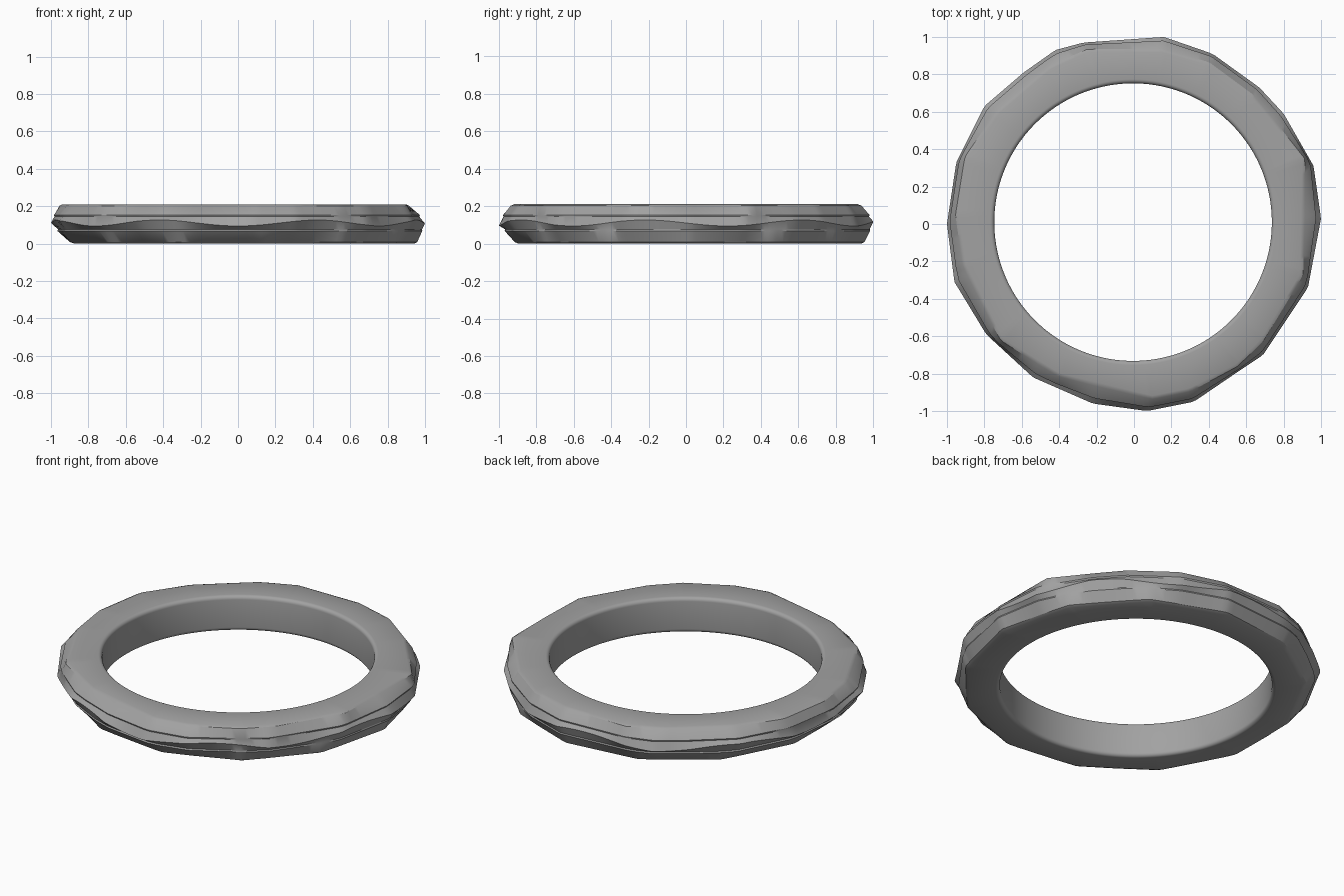
import bpy
import bmesh
from math import sin, cos, tau, pi, atan2
from mathutils import Vector

default_cube = bpy.data.objects.get("Cube")
if default_cube:
    bpy.data.objects.remove(default_cube, do_unlink=True)

SEGMENTS = 240
HEIGHT = 0.21
HOLE_RADIUS = 0.742
HOLE_CENTRE = Vector((-0.005, 0.01))
ROUND = 0.022

# Hand-cut outlines in hundredths of a unit, anticlockwise
GIRDLE = [(100, 3), (96, 31), (80, 59), (67, 73), (42, 91), (16, 100), (-27, 97),
          (-42, 93), (-59, 81), (-80, 63), (-95, 33), (-100, 0), (-96, -31),
          (-79, -59), (-54, -82), (-22, -96), (7, -100), (32, -95), (57, -78),
          (69, -70), (93, -34)]
TOP_RIM = [(91, 35), (63, 69), (40, 86), (15, 93), (-25, 93), (-45, 84), (-73, 60),
           (-90, 36), (-95, 5), (-91, -22), (-71, -62), (-40, -81), (10, -93),
           (30, -89), (55, -76), (69, -62), (90, -27)]
BOTTOM_RIM = [(tau * k / 13, 0.935) for k in range(13)]
BOTTOM_RIM = [(100 * r * cos(a) + 2, 100 * r * sin(a) + 2) for a, r in BOTTOM_RIM]


def outline_radius(outline, angle):
    """Distance from the centre to a polygon outline in one direction."""
    ray = Vector((cos(angle), sin(angle)))
    for i, point in enumerate(outline):
        p = Vector(point) / 100
        q = Vector(outline[(i + 1) % len(outline)]) / 100
        if p.cross(ray) >= -1e-6 and ray.cross(q) >= -1e-6 and p.dot(ray) > 0:
            return p.cross(q) / ray.cross(q - p)
    return 1.0


def section(angle):
    """Closed cross-section of the band at one angle."""
    ray = Vector((cos(angle), sin(angle)))
    girdle = outline_radius(GIRDLE, angle)
    top = min(outline_radius(TOP_RIM, angle), girdle - 0.01)
    bottom = min(outline_radius(BOTTOM_RIM, angle), girdle - 0.01)
    wave = 0.016 * sin(7 * angle + pi)

    def blend(rim, amount):
        return rim + (girdle - rim) * amount

    # Outer face, from the top rim down over two shallow creases
    outer = [(top - 0.012, HEIGHT), (blend(top, 0.1), HEIGHT - 0.008),
             (blend(top, 0.72), 0.152), (blend(top, 0.68), 0.144),
             (girdle, 0.11 + wave), (blend(bottom, 0.66), 0.076),
             (blend(bottom, 0.7), 0.068), (blend(bottom, 0.1), 0.008),
             (bottom - 0.012, 0)]
    points = [(*(ray * r), z) for r, z in outer]

    # Finger hole, with rounded lips at both ends
    steps = [pi / 2 * k / 5 for k in range(6)]
    lips = [(1 - sin(t), ROUND * (1 - cos(t))) for t in steps]
    inner = [(HOLE_RADIUS + ROUND * r, z) for r, z in lips]
    inner += [(r, HEIGHT - z) for r, z in reversed(inner)]
    points += [(*(HOLE_CENTRE + ray * r), z) for r, z in inner]
    return points


# Skin the cross-sections around the full circle
bm = bmesh.new()
loops = [[bm.verts.new(p) for p in section(tau * i / SEGMENTS)]
         for i in range(SEGMENTS)]
for i, here in enumerate(loops):
    ahead = loops[(i + 1) % SEGMENTS]
    count = len(here)
    for j in range(count):
        k = (j + 1) % count
        bm.faces.new((here[j], here[k], ahead[k], ahead[j]))
bmesh.ops.recalc_face_normals(bm, faces=bm.faces[:])

mesh = bpy.data.meshes.new("faceted_ring_band")
bm.to_mesh(mesh)
bm.free()
ring = bpy.data.objects.new("faceted_ring_band", mesh)
bpy.context.collection.objects.link(ring)

# Plain grey metal
grey = bpy.data.materials.new("mid_grey")
grey.use_nodes = True
colour = (0.36, 0.36, 0.36, 1)
grey.diffuse_color = colour
grey.node_tree.nodes["Principled BSDF"].inputs["Base Color"].default_value = colour
mesh.materials.append(grey)

bpy.ops.object.select_all(action="DESELECT")
ring.select_set(True)
bpy.context.view_layer.objects.active = ring
bpy.ops.object.shade_smooth_by_angle(angle=pi / 6)
